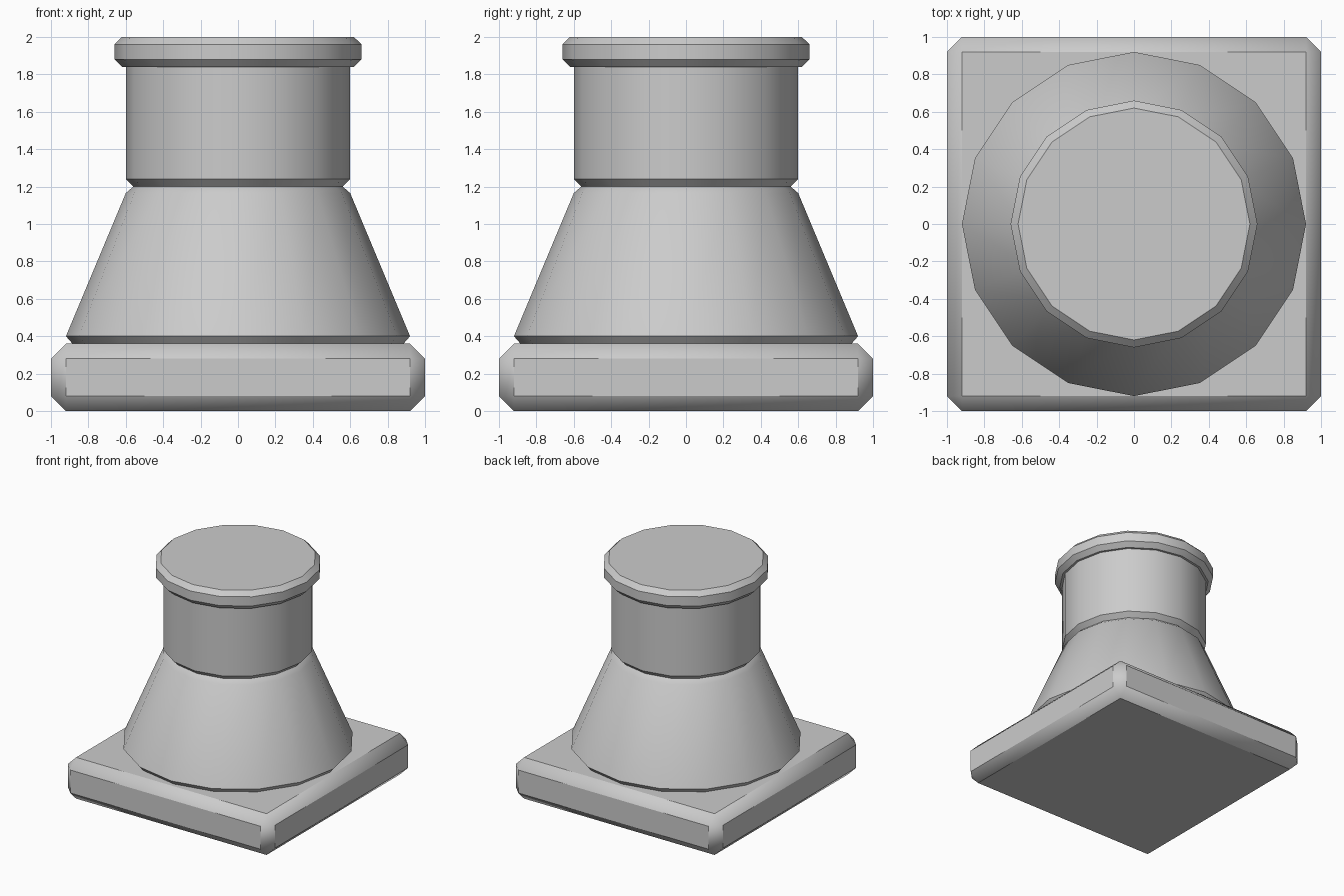
import bpy
import bmesh
from math import cos, sin, pi, radians

if "Cube" in bpy.data.objects:
    bpy.data.objects.remove(bpy.data.objects["Cube"])

SIDES = 16


def finish(name, bm):
    bmesh.ops.recalc_face_normals(bm, faces=bm.faces)
    mesh = bpy.data.meshes.new(name)
    bm.to_mesh(mesh)
    bm.free()
    obj = bpy.data.objects.new(name, mesh)
    bpy.context.collection.objects.link(obj)
    bpy.ops.object.select_all(action='DESELECT')
    obj.select_set(True)
    bpy.context.view_layer.objects.active = obj
    bpy.ops.object.shade_smooth_by_angle(angle=radians(40))
    return obj


def turned(name, profile):
    """Closed 16-sided solid from (radius, height) points, bottom to top."""
    bm = bmesh.new()
    rings = [[bm.verts.new((r * cos(2 * pi * i / SIDES), r * sin(2 * pi * i / SIDES), z))
              for i in range(SIDES)] for r, z in profile]
    for low, high in zip(rings, rings[1:]):
        for i in range(SIDES):
            j = (i + 1) % SIDES
            bm.faces.new((low[i], low[j], high[j], high[i]))
    bm.faces.new(rings[0])
    bm.faces.new(rings[-1])
    return finish(name, bm)


# Square base slab with chamfered edges
bm = bmesh.new()
bmesh.ops.create_cube(bm, size=1)
for v in bm.verts:
    v.co = (v.co.x * 2, v.co.y * 2, (v.co.z + 0.5) * 0.36)
bmesh.ops.bevel(bm, geom=bm.edges[:], offset=0.08, segments=1, affect='EDGES')
finish("base_slab", bm)

# Tapered body
turned("tapered_body", [(0.885, 0.36), (0.92, 0.40), (0.60, 1.165), (0.56, 1.20)])

# Straight neck, its top tucked into the cap
turned("neck", [(0.56, 1.20), (0.60, 1.24), (0.60, 1.86)])

# Chamfered cap
turned("cap", [(0.62, 1.84), (0.66, 1.88), (0.66, 1.96), (0.62, 2.00)])
